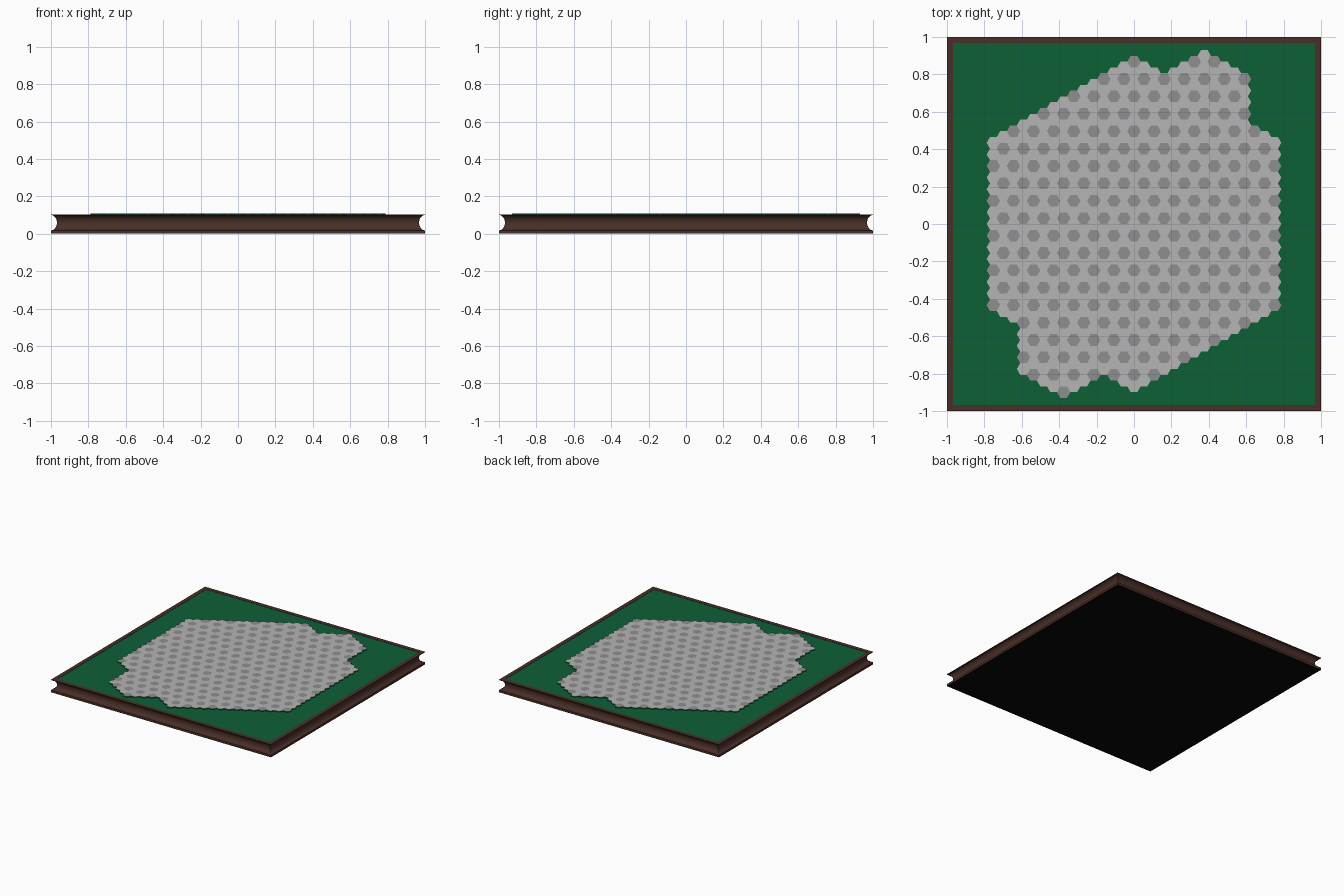
import bpy, bmesh, math

if "Cube" in bpy.data.objects:
    bpy.data.objects.remove(bpy.data.objects["Cube"])

def material(name, rgb):
    m = bpy.data.materials.new(name)
    m.diffuse_color = (*rgb, 1)
    m.use_nodes = True
    m.node_tree.nodes["Principled BSDF"].inputs["Base Color"].default_value = m.diffuse_color
    return m

BROWN = material("dark wood", (0.067, 0.028, 0.021))
GREEN = material("green felt", (0.004, 0.115, 0.036))
LIGHT = material("light grey", (0.46, 0.46, 0.46))
DARK = material("mid grey", (0.275, 0.275, 0.275))
BLACK = material("black base", (0.002, 0.002, 0.002))

def make_object(name, bm, mats):
    me = bpy.data.meshes.new(name)
    bm.to_mesh(me)
    bm.free()
    for m in mats:
        me.materials.append(m)
    ob = bpy.data.objects.new(name, me)
    bpy.context.collection.objects.link(ob)
    return ob

TOP = 0.102
INNER = 0.967

# Wooden frame: grooved profile swept round the square, with felt and base caps
profile = [(1.0, 0.0), (1.0, 0.018)]
for i in range(1, 16):
    a = math.pi * i / 16
    profile.append((1 - 0.032 * math.sin(a), 0.059 - 0.041 * math.cos(a)))
profile += [(1.0, 0.1), (1.0, TOP + 0.002), (INNER, TOP + 0.002), (INNER, TOP)]

bm = bmesh.new()
rings = [[bm.verts.new((sx * d, sy * d, z))
          for sx, sy in ((-1, -1), (1, -1), (1, 1), (-1, 1))] for d, z in profile]
for low, high in zip(rings, rings[1:]):
    for k in range(4):
        n = (k + 1) % 4
        bm.faces.new((low[k], low[n], high[n], high[k]))
bm.faces.new(rings[-1]).material_index = 1
bm.faces.new(rings[0][::-1]).material_index = 2
board = make_object("grooved_board", bm, [BROWN, GREEN, BLACK])
bpy.context.view_layer.objects.active = board
board.select_set(True)
bpy.ops.object.shade_smooth_by_angle(angle=math.radians(30))

# Hexagon tiles: one big hexagon plus a small one on two opposite edges
S = 0.0358
H = S * math.sqrt(3)
TILE_Z = 0.109

def in_hexagon(q, r, radius):
    return max(abs(q), abs(r), abs(q + r)) <= radius

bm = bmesh.new()
for q in range(-14, 15):
    for r in range(-22, 23):
        if not (in_hexagon(q, r, 14) or in_hexagon(q - 7, r - 7, 4)
                or in_hexagon(q + 7, r + 7, 4)):
            continue
        x, y = 1.5 * S * q, H * (r + q / 2)
        corners = [bm.verts.new((x + S * math.cos(math.pi * k / 3),
                                 y + S * math.sin(math.pi * k / 3), TILE_Z))
                   for k in range(6)]
        # Every third tile is darker
        bm.faces.new(corners).material_index = 1 if (r - q) % 3 == 2 else 0
bmesh.ops.remove_doubles(bm, verts=bm.verts, dist=0.002)

# Thin green rim below the tile field
rim = bmesh.ops.extrude_edge_only(bm, edges=[e for e in bm.edges if e.is_boundary])["geom"]
for g in rim:
    if isinstance(g, bmesh.types.BMVert):
        g.co.z = TOP - 0.001
    elif isinstance(g, bmesh.types.BMFace):
        g.material_index = 2
make_object("hexagon_tiles", bm, [LIGHT, DARK, GREEN])
